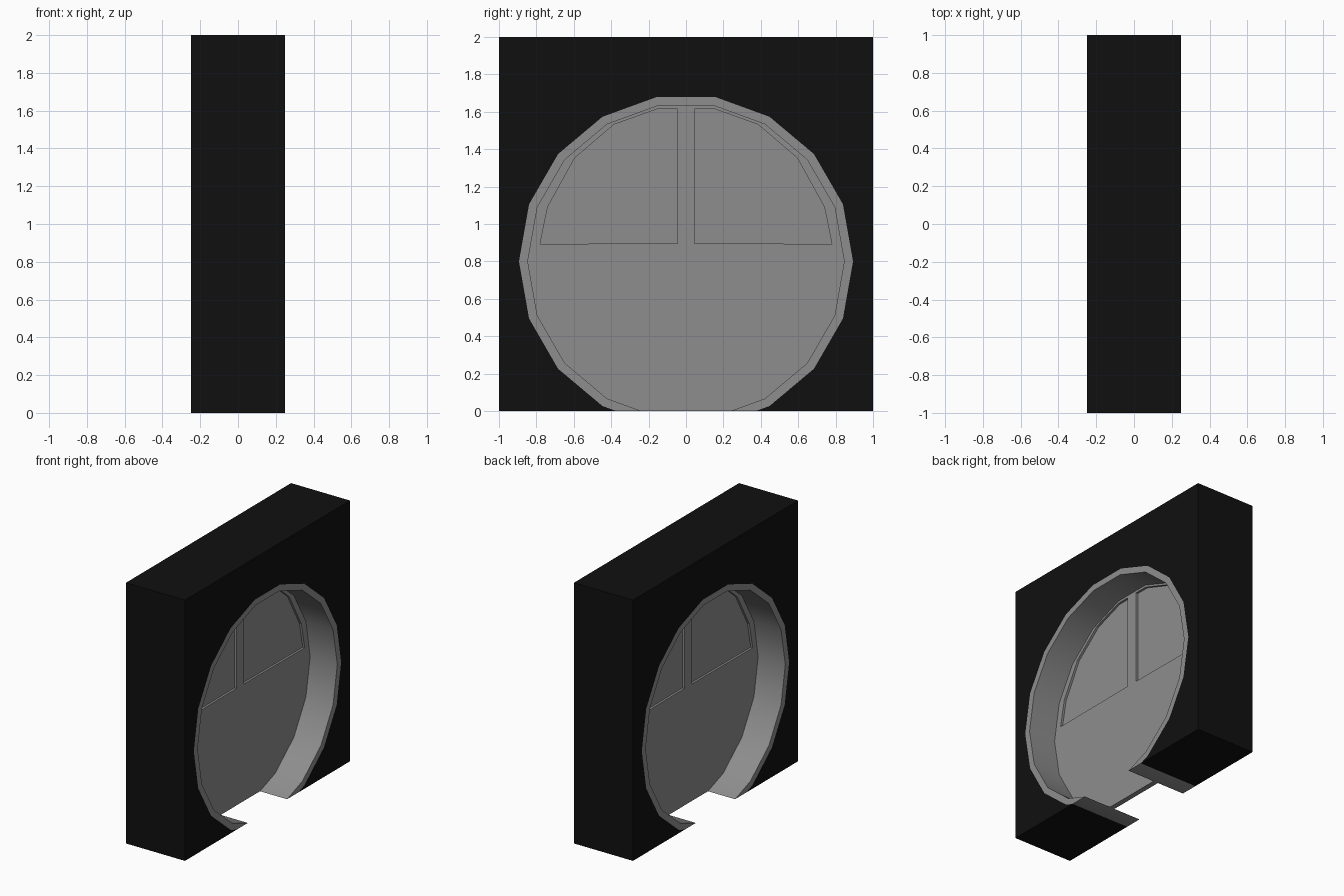
import bpy, bmesh, math

cube = bpy.data.objects.get("Cube")
if cube:
    bpy.data.objects.remove(cube, do_unlink=True)

CENTRE_Z = 0.80      # centre of the round doorway
SIDES = 18
R_OUT, R_IN = 0.893, 0.846


def material(name, rgb):
    m = bpy.data.materials.new(name)
    m.use_nodes = True
    m.diffuse_color = (*rgb, 1)
    m.node_tree.nodes["Principled BSDF"].inputs["Base Color"].default_value = (*rgb, 1)
    return m


black = material("black wall", (0.005, 0.005, 0.005))
grey = material("door grey", (0.27, 0.27, 0.27))


def arc(r):
    """Round doorway outline cut off at the floor, from +y foot over the top to -y foot."""
    step = 2 * math.pi / SIDES
    half = []
    for i in range(SIDES // 2):
        a = (i + 0.5) * step
        y, z = r * math.sin(a), CENTRE_Z + r * math.cos(a)
        if z < 0:
            y0, z0 = half[-1]
            half.append((y0 + (y - y0) * z0 / (z0 - z), 0.0))
            break
        half.append((y, z))
    return half[::-1] + [(-y, z) for y, z in half]


def slab(name, outline, half_depth, mat):
    """Extrude a (y, z) outline along x, centred on x = 0."""
    bm = bmesh.new()
    face = bm.faces.new([bm.verts.new((-half_depth, y, z)) for y, z in outline])
    ext = bmesh.ops.extrude_face_region(bm, geom=[face])["geom"]
    verts = [v for v in ext if isinstance(v, bmesh.types.BMVert)]
    bmesh.ops.translate(bm, verts=verts, vec=(2 * half_depth, 0, 0))
    bmesh.ops.recalc_face_normals(bm, faces=bm.faces)
    me = bpy.data.meshes.new(name)
    bm.to_mesh(me)
    bm.free()
    me.materials.append(mat)
    ob = bpy.data.objects.new(name, me)
    bpy.context.collection.objects.link(ob)
    return ob


def activate(ob):
    bpy.ops.object.select_all(action='DESELECT')
    ob.select_set(True)
    bpy.context.view_layer.objects.active = ob


# Wall block with the round opening
slab("wall", [(-1, 0), (-1, 2), (1, 2), (1, 0)] + arc(R_OUT), 0.25, black)

# Door frame lining the opening through the full wall depth
frame = slab("door_frame", arc(R_OUT) + arc(R_IN)[::-1], 0.25, grey)
activate(frame)
bpy.ops.object.shade_smooth_by_angle(angle=math.radians(30))

# Thin door in the middle of the wall
door = slab("door", arc(R_IN), 0.02, grey)

# Two window recesses cut through the door, each closed by a thin pane
window = [(0.045, 0.897), (0.78, 0.893), (0.74, 1.09), (0.595, 1.353),
          (0.385, 1.532), (0.15, 1.616), (0.045, 1.616)]
for side, s in (("left", 1), ("right", -1)):
    outline = [(s * y, z) for y, z in window]
    cutter = slab("window_cutter_" + side, outline, 0.1, grey)
    cutter.hide_render = True
    mod = door.modifiers.new("window", 'BOOLEAN')
    mod.operation = 'DIFFERENCE'
    mod.solver = 'EXACT'
    mod.object = cutter
    activate(door)
    bpy.ops.object.modifier_apply(modifier=mod.name)
    bpy.data.objects.remove(cutter, do_unlink=True)
    slab("window_pane_" + side, outline, 0.003, grey)
